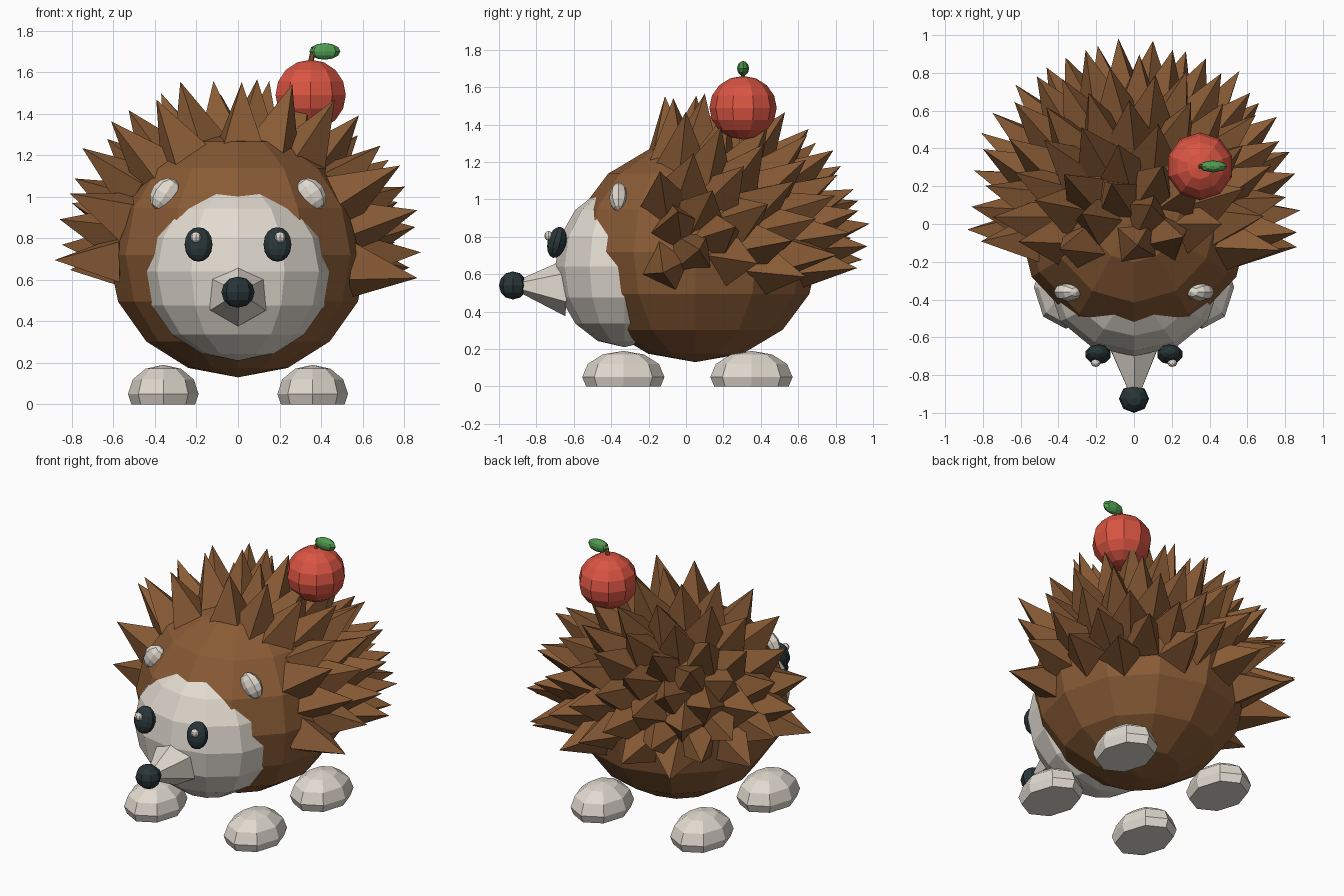
import bpy, bmesh, math, random
from mathutils import Vector, Matrix, Euler

if "Cube" in bpy.data.objects:
    bpy.data.objects.remove(bpy.data.objects["Cube"])

random.seed(4)


def material(name, r, g, b):
    m = bpy.data.materials.new(name)
    m.diffuse_color = (r, g, b, 1)
    m.use_nodes = True
    m.node_tree.nodes["Principled BSDF"].inputs["Base Color"].default_value = m.diffuse_color
    return m


BROWN = material("brown", 0.25, 0.105, 0.036)
CREAM = material("cream", 0.75, 0.70, 0.625)
DARK = material("dark", 0.021, 0.036, 0.039)
RED = material("red", 0.70, 0.09, 0.055)
GREEN = material("green", 0.08, 0.33, 0.08)


def finish(name, bm, mat):
    mesh = bpy.data.meshes.new(name)
    bm.to_mesh(mesh)
    bm.free()
    mesh.materials.append(mat)
    ob = bpy.data.objects.new(name, mesh)
    bpy.context.collection.objects.link(ob)
    return ob


def ellipsoid(name, mat, centre, radii, seg=12, rings=8, rot=(0, 0, 0), cut_ground=False):
    bm = bmesh.new()
    bmesh.ops.create_uvsphere(bm, u_segments=seg, v_segments=rings, radius=1)
    bm.transform(Matrix.LocRotScale(Vector(centre), Euler(rot), Vector(radii)))
    if cut_ground:
        geom = bm.verts[:] + bm.edges[:] + bm.faces[:]
        bmesh.ops.bisect_plane(bm, geom=geom, plane_co=(0, 0, 0), plane_no=(0, 0, -1), clear_outer=True)
        bmesh.ops.holes_fill(bm, edges=[e for e in bm.edges if e.is_boundary])
    return finish(name, bm, mat)


def add_cone(bm, start, end, r1, r2, sides, spin=0.0):
    axis = Vector(end) - Vector(start)
    m = (Matrix.Translation((Vector(start) + Vector(end)) / 2)
         @ axis.to_track_quat('Z', 'Y').to_matrix().to_4x4()
         @ Matrix.Rotation(spin, 4, 'Z'))
    bmesh.ops.create_cone(bm, cap_ends=True, segments=sides, radius1=r1, radius2=r2,
                          depth=axis.length, matrix=m)


# Body and face
BC, BR = Vector((0, 0.05, 0.72)), Vector((0.625, 0.66, 0.59))
ellipsoid("body", BROWN, BC, BR)
ellipsoid("face", CREAM, (0, -0.33, 0.64), (0.45, 0.37, 0.43))

# Spines spread evenly over the back, leaning slightly backwards
bm = bmesh.new()
N = 180
for i in range(N):
    z = 1 - (2 * i + 1) / N
    a = i * math.pi * (3 - math.sqrt(5))
    r = math.sqrt(1 - z * z)
    d = Vector((r * math.cos(a), r * math.sin(a), z))
    if d.y < -0.29 or d.z < -0.18:
        continue
    p = BC + d * BR
    lean = (d + Vector((0, 0.2, 0.03))).normalized()
    length = random.uniform(0.255, 0.30)
    add_cone(bm, p - d * 0.05, p + lean * length, 0.14, 0, 4, random.uniform(0, 1.57))
finish("spines", bm, BROWN)

# Snout and nose
bm = bmesh.new()
add_cone(bm, (0, -0.64, 0.53), (0, -0.92, 0.54), 0.155, 0.02, 6, math.pi / 6)
# keep one corner of the hexagon pointing up
top = max(bm.verts, key=lambda v: v.co.z)
turn = math.atan2(top.co.x, top.co.z - 0.53)
bmesh.ops.rotate(bm, verts=bm.verts[:], cent=(0, 0, 0.53), matrix=Matrix.Rotation(-turn, 3, 'Y'))
finish("snout", bm, CREAM)
ellipsoid("nose", DARK, (0, -0.925, 0.54), (0.08, 0.075, 0.075), 8, 6)

# Mirrored parts: eyes, glints, ears and feet
for s, side in ((-1, "left"), (1, "right")):
    ellipsoid("eye_" + side, DARK, (s * 0.19, -0.69, 0.77), (0.07, 0.05, 0.085), 10, 8,
              (-0.25, 0, 0))
    ellipsoid("eye_glint_" + side, CREAM, (s * 0.203, -0.735, 0.805), (0.026, 0.022, 0.026), 8, 6)
    ellipsoid("ear_" + side, CREAM, (s * 0.35, -0.36, 1.01), (0.07, 0.05, 0.085), 8, 6,
              (0, -s * 0.6, 0))
    for y, end in ((-0.335, "front"), (0.35, "back")):
        ellipsoid(f"foot_{end}_{side}", CREAM, (s * 0.36, y, 0.05), (0.17, 0.22, 0.14), 8, 6,
                  cut_ground=True)

# Apple with stem and leaf
ellipsoid("apple", RED, (0.35, 0.305, 1.49), (0.178, 0.18, 0.17), 10, 8)
bm = bmesh.new()
add_cone(bm, (0.345, 0.305, 1.62), (0.365, 0.305, 1.72), 0.014, 0.012, 6)
finish("apple_stem", bm, BROWN)
ellipsoid("apple_leaf", GREEN, (0.418, 0.305, 1.70), (0.075, 0.032, 0.04), 8, 6, (0, 0, 0))
